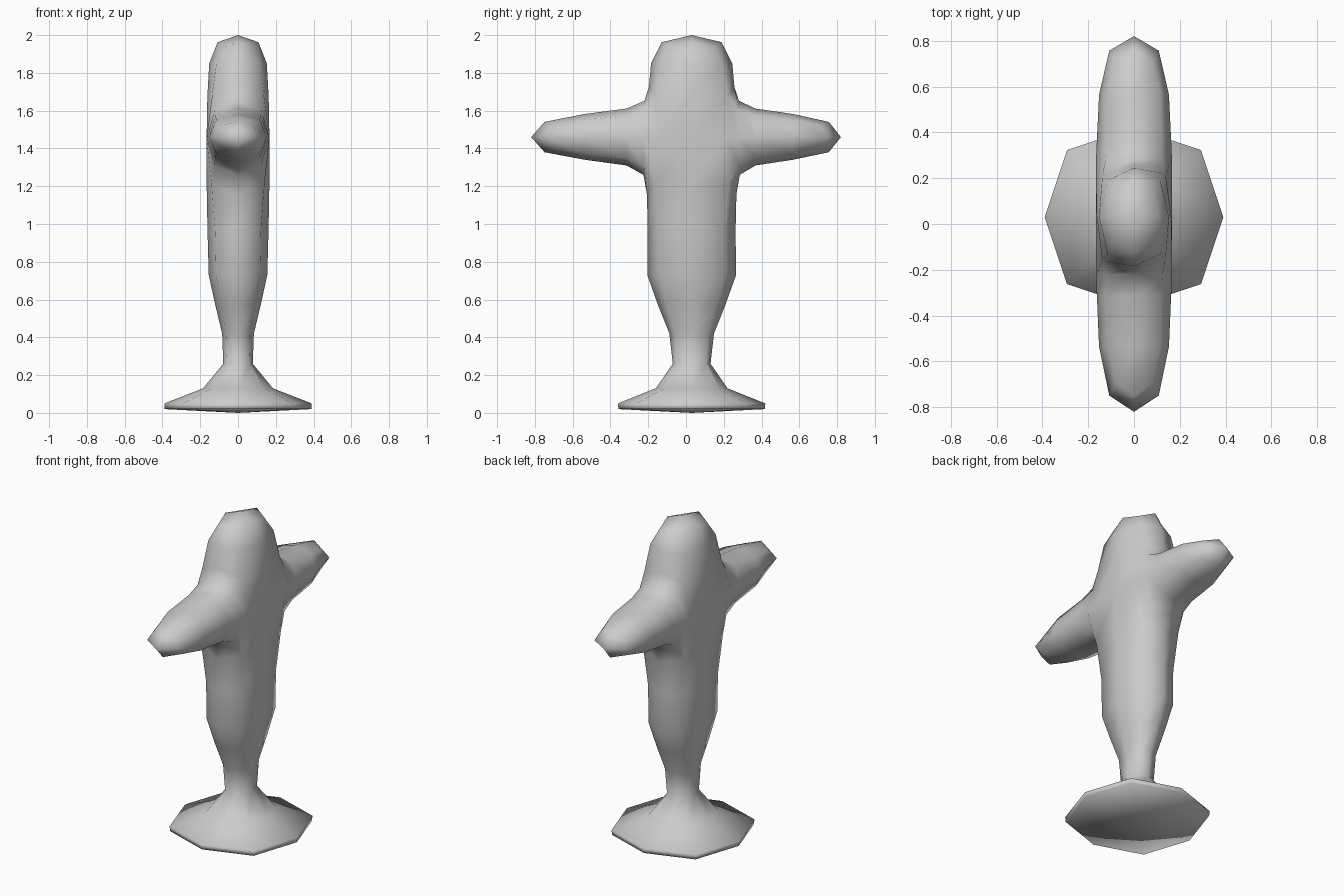
import bpy, bmesh
from mathutils import Vector

cube = bpy.data.objects.get("Cube")
if cube:
    bpy.data.objects.remove(cube, do_unlink=True)

CY = 0.03  # the body sits slightly behind the arm centre

# One plain grey for the whole figure
grey = bpy.data.materials.new("plain_grey")
grey.use_nodes = True
colour = (0.6, 0.6, 0.6, 1.0)
grey.diffuse_color = colour
grey.node_tree.nodes["Principled BSDF"].inputs["Base Color"].default_value = colour

bm = bmesh.new()


def level_ring(z, hx, hy):
    """Four corners of a horizontal rectangle around the body axis."""
    return [bm.verts.new((sx * hx, CY + sy * hy, z))
            for sx, sy in ((-1, -1), (1, -1), (1, 1), (-1, 1))]


def bridge(a, b, skip=()):
    for i in range(4):
        if i not in skip:
            j = (i + 1) % 4
            bm.faces.new((a[i], a[j], b[j], b[i]))


# Coarse cage: torso, shoulders and head
waist = level_ring(0.73, 0.155, 0.235)
low = level_ring(1.20, 0.168, 0.23)
high = level_ring(1.70, 0.165, 0.22)
crown = level_ring(2.00, 0.14, 0.21)
bridge(waist, low)
bridge(low, high, skip=(0, 2))  # openings for the arms
bridge(high, crown)
bm.faces.new(crown)

# Arms grow out of the two openings
for side, i, j in ((-1, 0, 1), (1, 2, 3)):
    ring = [low[i], low[j], high[j], high[i]]
    for y, hx, z0, z1 in ((CY * 1 + side * 0.28, 0.165, 1.32, 1.605),
                          (side * 0.82, 0.14, 1.36, 1.56)):
        xs = (side * hx, -side * hx)
        new = [bm.verts.new((x, y, z)) for x, z in
               ((xs[0], z0), (xs[1], z0), (xs[1], z1), (xs[0], z1))]
        # the opening corners run from side*x to -side*x
        if ring[0].co.x * new[0].co.x < 0:
            new = [new[1], new[0], new[3], new[2]]
        bridge(ring, new)
        ring = new
    bm.faces.new(ring)

mesh = bpy.data.meshes.new("figure_on_stand")
bm.to_mesh(mesh)
bm.free()
figure = bpy.data.objects.new("figure_on_stand", mesh)
bpy.context.scene.collection.objects.link(figure)
mesh.materials.append(grey)

# Round the cage off once, giving eight-sided sections
sub = figure.modifiers.new("rounding", "SUBSURF")
sub.levels = sub.render_levels = 1
sub.use_limit_surface = False
bpy.context.view_layer.objects.active = figure
figure.select_set(True)
bpy.ops.object.modifier_apply(modifier=sub.name)

# Legs, neck and flared foot: extrude the open waist downwards
bm = bmesh.new()
bm.from_mesh(mesh)
edges = [e for e in bm.edges if e.is_boundary]
hx, hy = 0.155, 0.235
for z, nx, ny in ((0.57, 0.12, 0.178), (0.42, 0.084, 0.118), (0.26, 0.078, 0.10),
                  (0.13, 0.185, 0.19), (0.05, 0.39, 0.39), (0.02, 0.388, 0.388)):
    geom = bmesh.ops.extrude_edge_only(bm, edges=edges)["geom"]
    edges = [g for g in geom if isinstance(g, bmesh.types.BMEdge)]
    for v in (g for g in geom if isinstance(g, bmesh.types.BMVert)):
        v.co = Vector((v.co.x * nx / hx, CY + (v.co.y - CY) * ny / hy, z))
    hx, hy = nx, ny

# Underside, bulging slightly down to the ground
base = bmesh.ops.contextual_create(bm, geom=edges)["faces"]
for v in bmesh.ops.poke(bm, faces=base)["verts"]:
    v.co.z = 0.0
bmesh.ops.recalc_face_normals(bm, faces=bm.faces)
bm.to_mesh(mesh)
bm.free()
bpy.ops.object.shade_smooth()
